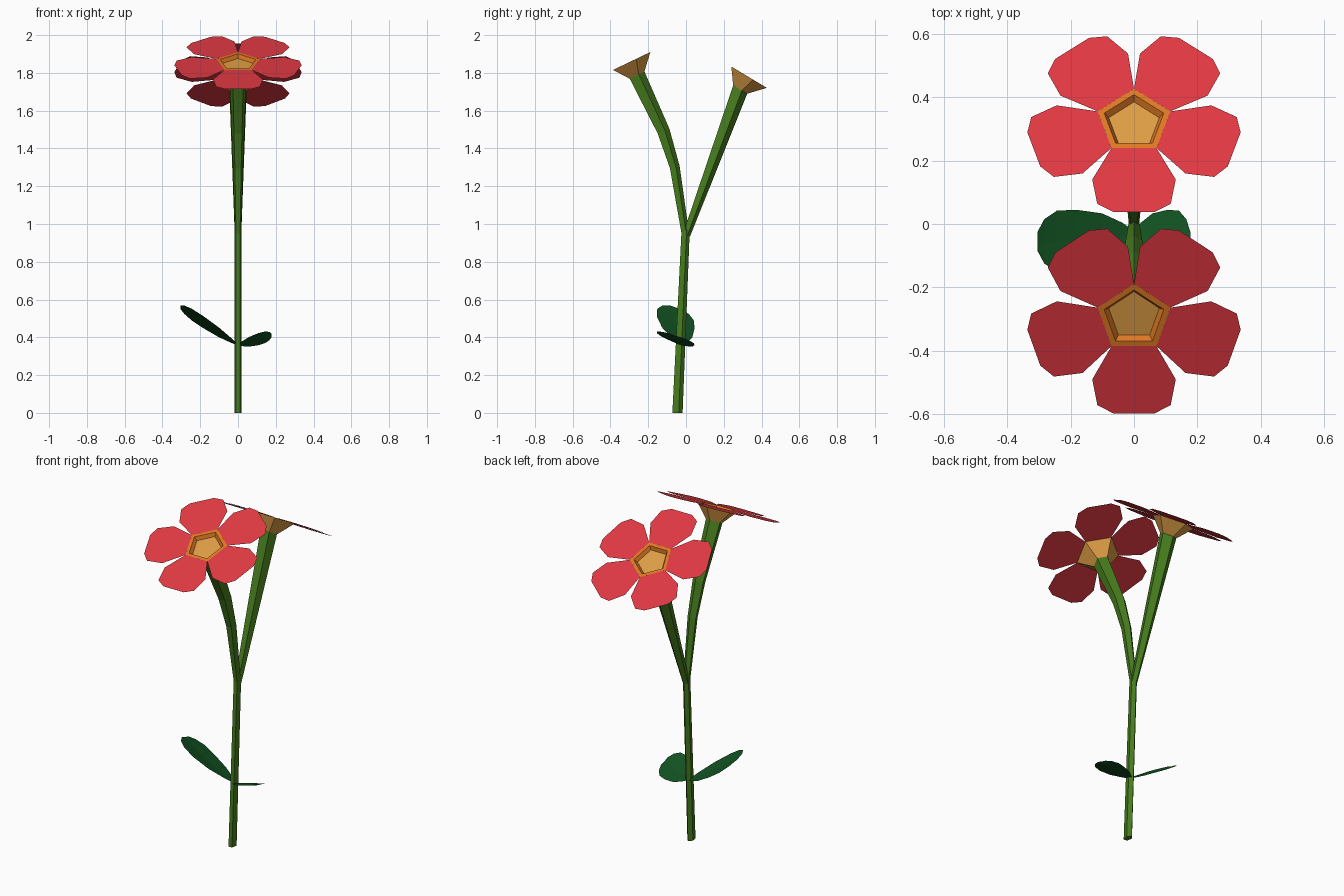
import bpy
from math import sin, cos, pi, radians
from mathutils import Matrix, Vector

if "Cube" in bpy.data.objects:
    bpy.data.objects.remove(bpy.data.objects["Cube"])


def material(name, rgb):
    m = bpy.data.materials.new(name)
    m.diffuse_color = (*rgb, 1)
    m.use_nodes = True
    m.node_tree.nodes["Principled BSDF"].inputs["Base Color"].default_value = m.diffuse_color
    return m


RED = material("petal_red", (0.74, 0.04, 0.055))
ORANGE = material("rim_orange", (0.73, 0.19, 0.017))
TAN = material("cup_tan", (0.73, 0.34, 0.06))
GREEN = material("stem_green", (0.06, 0.20, 0.012))
LEAF = material("leaf_green", (0.006, 0.085, 0.016))


def mesh(name, verts, faces, mat, frame=Matrix()):
    me = bpy.data.meshes.new(name)
    me.from_pydata([frame @ Vector(v) for v in verts], [], faces)
    me.materials.append(mat)
    ob = bpy.data.objects.new(name, me)
    bpy.context.collection.objects.link(ob)
    return ob


def pentagon(rx, ry, z=0):
    return [Vector((rx * cos(pi / 2 + i * 2 * pi / 5),
                    ry * sin(pi / 2 + i * 2 * pi / 5), z)) for i in range(5)]


def loft(name, rings, mat, frame=Matrix(), cap_start=False, cap_end=False):
    verts = [v for r in rings for v in r]
    faces = [(5 * k + i, 5 * k + (i + 1) % 5, 5 * k + 5 + (i + 1) % 5, 5 * k + 5 + i)
             for k in range(len(rings) - 1) for i in range(5)]
    if cap_start:
        faces.append((4, 3, 2, 1, 0))
    if cap_end:
        n = len(verts)
        faces.append(tuple(range(n - 5, n)))
    return mesh(name, verts, faces, mat, frame)


def frame_at(y, z, tilt):
    return Matrix.Translation((0, y, z)) @ Matrix.Rotation(radians(tilt), 4, 'X')


def stem(name, stations, cap=False):
    # each station: y, z, tilt, half width in x, half width in y
    rings = [[frame_at(y, z, t) @ v for v in pentagon(rx, ry)]
             for y, z, t, rx, ry in stations]
    loft(name, rings, GREEN, cap_start=cap)


def flower(name, y, z, tilt):
    f = frame_at(y, z, tilt)
    # cup below the petals, orange rim, sunken centre
    loft(name + "_cup", [pentagon(.048, .048, -.08), pentagon(.121, .121)], TAN, f)
    loft(name + "_rim", [pentagon(.121, .121), pentagon(.099, .099),
                         pentagon(.084, .084, -.02)], ORANGE, f)
    mesh(name + "_centre", pentagon(.084, .084, -.02), [(0, 1, 2, 3, 4)], TAN, f)
    # five flat petals, one on each side of the rim
    half = [(.071, .098), (.132, .214), (.116, .304), (.066, .333)]
    outline = [(-w, -d, 0) for w, d in half] + [(w, -d, 0) for w, d in reversed(half)]
    verts, faces = [], []
    for i in range(5):
        r = Matrix.Rotation(i * 2 * pi / 5, 4, 'Z')
        verts += [r @ Vector(p) for p in outline]
        faces.append(tuple(range(8 * i, 8 * i + 8)))
    mesh(name + "_petals", verts, faces, RED, f)


def leaf(name, length, rise):
    # strip of three points per station, folded a little along the midrib
    profile = [(0, .008), (.12, .04), (.33, .08), (.6, .1), (.8, .097), (.93, .07), (1, .03)]
    verts, faces = [], []
    for t, w in profile:
        y = -.03 - .025 * min(1, t * 2)
        for s in (-1, 0, 1):
            fold = -.08 * w if s == 0 else 0
            verts.append((length * t, y + s * w, .36 + rise * t - .32 * s * w + fold))
    for k in range(len(profile) - 1):
        for j in (0, 1):
            a = 3 * k + j
            q = (a, a + 3, a + 4, a + 1)
            faces.append(q if length > 0 else q[::-1])
    mesh(name, verts, faces, LEAF)


# stem that forks into two thickening branches
stem("main_stem", [(-.048, 0, -2.4, .019, .03), (-.004, .97, -2.4, .019, .024)], cap=True)
stem("front_branch", [(-.004, .94, 5, .018, .022), (-.062, 1.3, 13, .028, .029),
                      (-.122, 1.49, 21, .036, .037), (-.264, 1.788, 25.6, .048, .048)])
stem("back_branch", [(0, .94, -18, .018, .022), (.283, 1.714, -31, .048, .048)])

# flowers
flower("front_flower", -.298, 1.858, 25.6)
flower("back_flower", .324, 1.783, -31)

# leaves
leaf("left_leaf", -.305, .2)
leaf("right_leaf", .178, .05)

# rest the foot of the stem on the ground
for v in bpy.data.objects["main_stem"].data.vertices:
    if v.co.z < .1:
        v.co.z = 0
